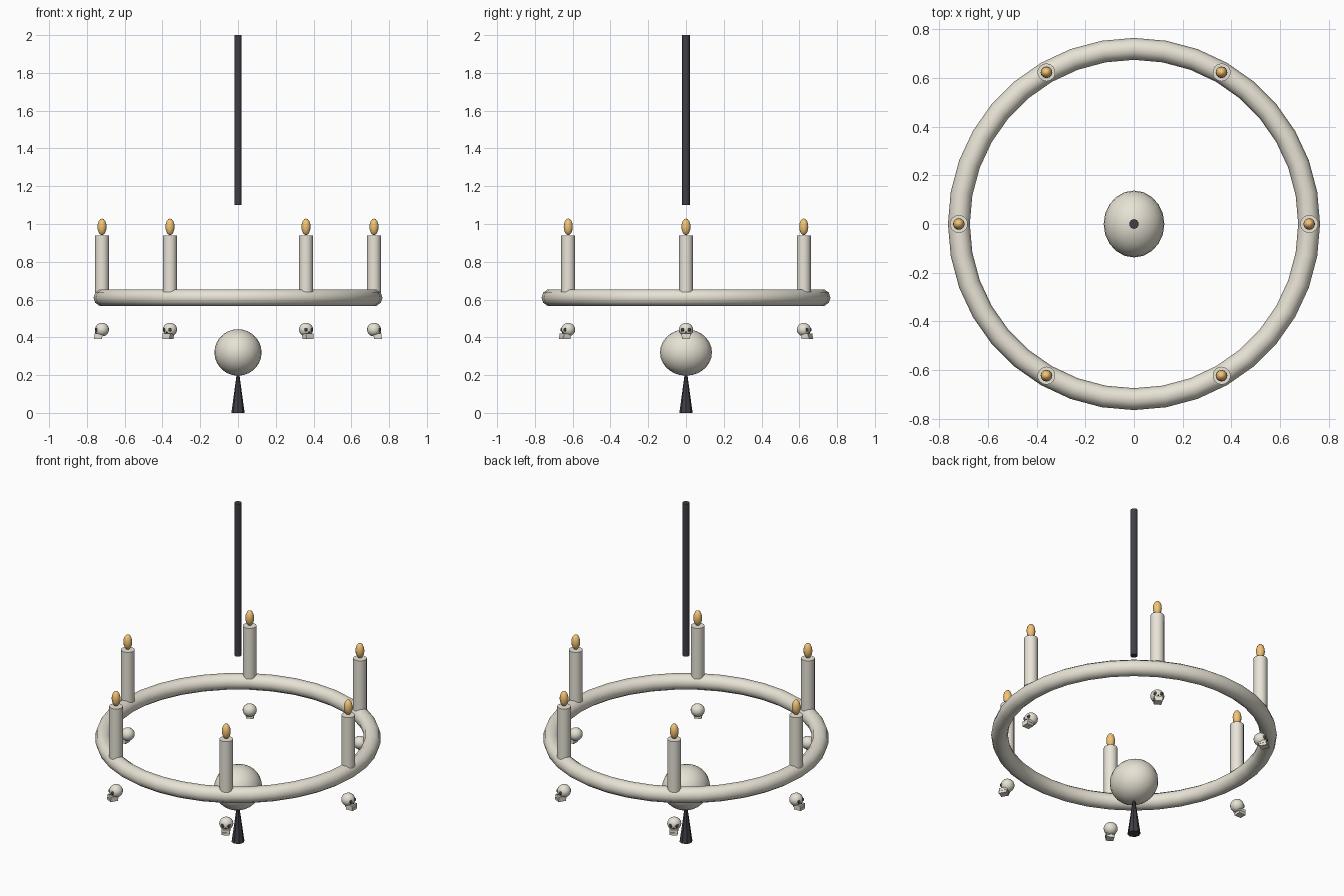
import bpy
from math import pi, radians
from mathutils import Matrix, Vector

if "Cube" in bpy.data.objects:
    bpy.data.objects.remove(bpy.data.objects["Cube"])


def material(name, color):
    m = bpy.data.materials.new(name)
    m.diffuse_color = (*color, 1)
    m.use_nodes = True
    m.node_tree.nodes["Principled BSDF"].inputs["Base Color"].default_value = m.diffuse_color
    return m


BONE = material("bone", (0.80, 0.76, 0.66))
WAX = material("wax", (0.82, 0.78, 0.69))
IRON = material("iron", (0.05, 0.05, 0.06))
FLAME = material("flame", (0.90, 0.55, 0.18))


def finish(name, mat, angle=40):
    o = bpy.context.object
    o.name = name
    o.data.materials.append(mat)
    bpy.ops.object.transform_apply(location=False, rotation=False, scale=True)
    bpy.ops.object.shade_smooth_by_angle(angle=radians(angle))
    return o


def cone(name, loc, r1, r2, depth, mat, sides):
    bpy.ops.mesh.primitive_cone_add(vertices=sides, radius1=r1, radius2=r2,
                                    depth=depth, location=loc)
    return finish(name, mat)


def ball(name, loc, scale, mat, seg=16, rings=10):
    bpy.ops.mesh.primitive_uv_sphere_add(segments=seg, ring_count=rings,
                                         radius=1, location=loc)
    bpy.context.object.scale = scale
    return finish(name, mat)


def box(name, loc, size, mat):
    bpy.ops.mesh.primitive_cube_add(size=1, location=loc)
    bpy.context.object.scale = size
    return finish(name, mat)


# Hanging rod
cone("hanging_rod", (0, 0, 1.55), 0.02, 0.02, 0.9, IRON, 10)

# Candle ring
bpy.ops.mesh.primitive_torus_add(major_radius=0.72, minor_radius=0.045,
                                 major_segments=36, minor_segments=10,
                                 location=(0, 0, 0.61))
finish("candle_ring", BONE)

# Central globe and the spike beneath it
ball("central_globe", (0, 0, 0.32), (0.125, 0.1375, 0.123), BONE, 20, 14)
cone("bottom_spike", (0, 0, 0.11), 0.035, 0.005, 0.22, IRON, 8)


def small_skull(i, turn):
    # Built facing +x, then turned outward under the ring
    parts = [
        ball(f"skull_cranium_{i}", (0.72, 0, 0.441), (0.037, 0.038, 0.036), BONE, 16, 10),
        box(f"skull_cheek_{i}", (0.738, 0, 0.412), (0.044, 0.046, 0.016), BONE),
        box(f"skull_jaw_{i}", (0.741, 0, 0.397), (0.044, 0.042, 0.014), BONE),
        ball(f"skull_nose_{i}", (0.753, 0, 0.426), (0.005, 0.004, 0.005), IRON, 8, 6),
    ]
    for side, s in (("left", -1), ("right", 1)):
        parts.append(ball(f"skull_eye_{side}_{i}", (0.748, s * 0.016, 0.44),
                          (0.009, 0.010, 0.011), IRON, 10, 8))
    for p in parts:
        p.location = turn @ p.location
        p.rotation_euler = turn.to_euler()


# Six candles with flames, and a skull under each
for i in range(6):
    turn = Matrix.Rotation(i * pi / 3, 3, 'Z')
    p = turn @ Vector((0.72, 0, 0))
    cone(f"candle_{i}", (p.x, p.y, 0.79), 0.037, 0.037, 0.30, WAX, 14)
    ball(f"flame_{i}", (p.x, p.y, 0.985), (0.024, 0.024, 0.044), FLAME, 12, 8)
    small_skull(i, turn)
